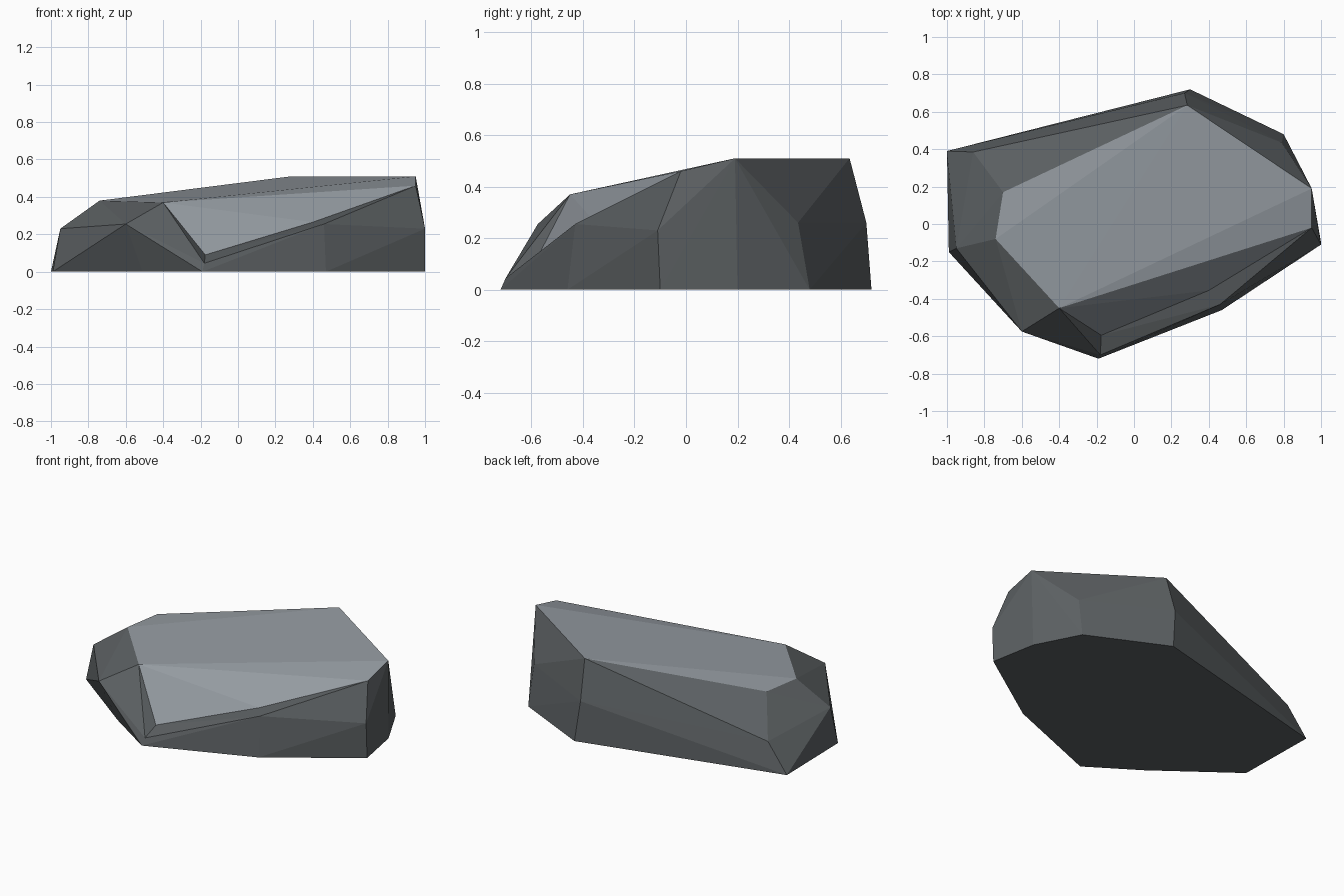
import bpy, bmesh

if "Cube" in bpy.data.objects:
    bpy.data.objects.remove(bpy.data.objects["Cube"])


def material(name, rgb):
    m = bpy.data.materials.new(name)
    m.diffuse_color = (*rgb, 1)
    m.use_nodes = True
    m.node_tree.nodes["Principled BSDF"].inputs["Base Color"].default_value = m.diffuse_color
    return m


# Corner rings of the boulder, from the ground up
BASE = [(-1, .39), (-.99, -.15), (-.51, -.51), (-.19, -.72), (.47, -.46),
        (1, -.10), (.945, .20), (.80, .48), (.30, .72)]
MIDDLE = [(-.86, .385, .18), (-.95, -.13, .23), (-.60, -.575, .255),
          (1, -.11, .23), (.79, .435, .26), (.27, .70, .26)]
TOP = [(-.70, .17, .38), (-.74, -.08, .38), (.95, .19, .51), (.285, .635, .51)]
# Rim of the sunken front facet: crown, toe, ledge, shoulder
RIM = [(-.40, -.45, .37), (-.18, -.70, .045), (.46, -.43, .255), (.95, -.02, .46)]

# Boulder body as a faceted hull
bm = bmesh.new()
for p in [(x, y, 0) for x, y in BASE] + MIDDLE + TOP:
    bm.verts.new(p)
rim = [bm.verts.new(p) for p in RIM]
bmesh.ops.convex_hull(bm, input=bm.verts[:])

# Sunken front facet: open the rim and fill it with a hollow and a narrow lip
crown, toe, ledge, shoulder = rim
bmesh.ops.delete(bm, geom=[f for f in bm.faces if all(v in rim for v in f.verts)],
                 context='FACES')
low = bm.verts.new((-.175, -.595, .09))
mid = bm.verts.new((.40, -.355, .265))
slopes = [bm.faces.new((crown, low, mid)), bm.faces.new((crown, mid, shoulder))]
for f in [(crown, toe, low), (toe, ledge, low), (low, ledge, mid), (mid, ledge, shoulder)]:
    bm.faces.new(f)
bmesh.ops.recalc_face_normals(bm, faces=bm.faces[:])

# Pale upper faces, dark sides
for f in bm.faces:
    f.material_index = int(f in slopes or all(v.co.z > .36 for v in f.verts))

mesh = bpy.data.meshes.new("boulder")
bm.to_mesh(mesh)
bm.free()
mesh.materials.append(material("dark stone", (.105, .116, .122)))
mesh.materials.append(material("pale stone", (.30, .33, .36)))
boulder = bpy.data.objects.new("boulder", mesh)
bpy.context.collection.objects.link(boulder)
